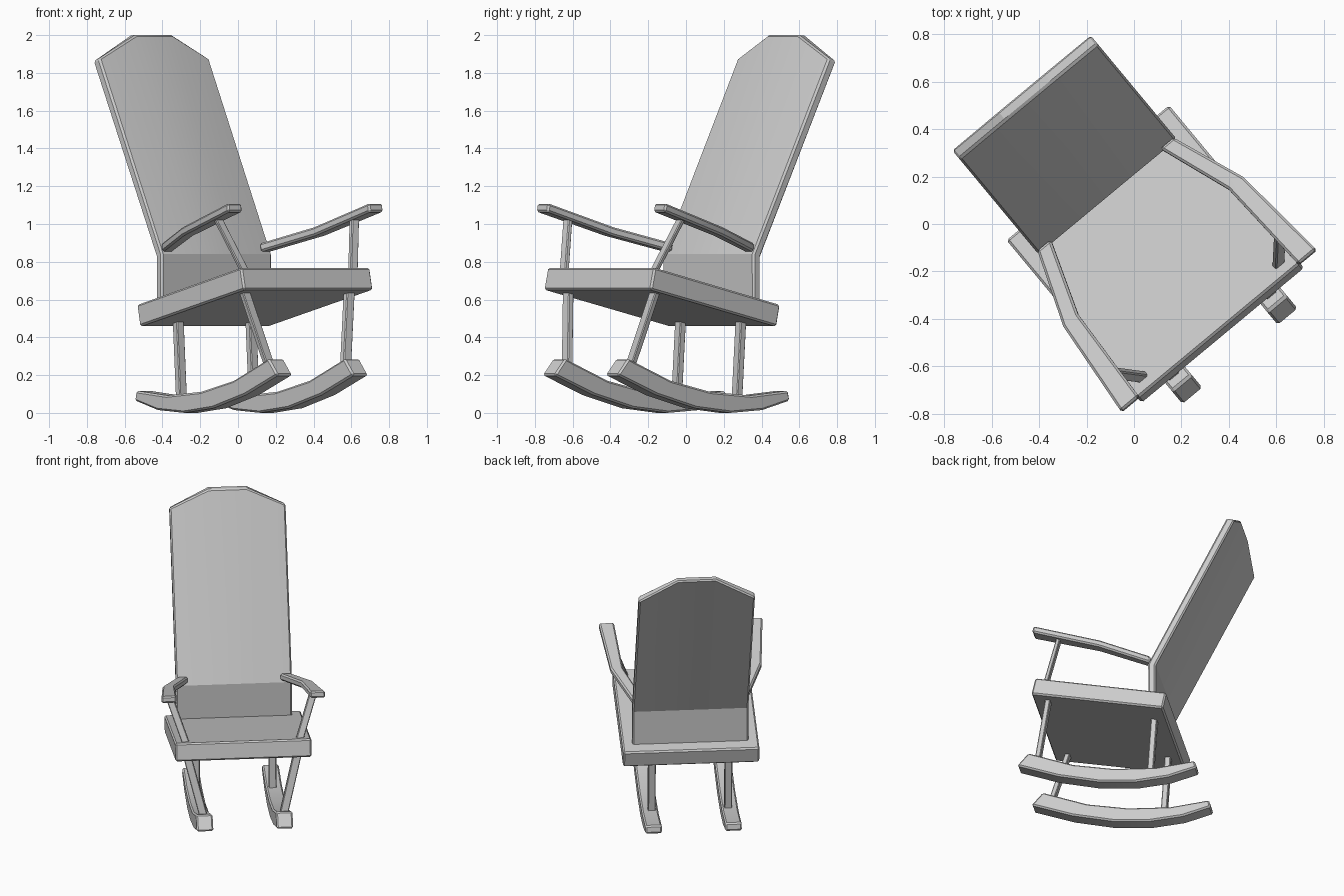
import bpy, bmesh, math
from mathutils import Matrix, Vector

cube = bpy.data.objects.get("Cube")
if cube:
    bpy.data.objects.remove(cube, do_unlink=True)

# One plain grey for the whole chair
grey = bpy.data.materials.new("plain_grey")
grey.use_nodes = True
COLOUR = (0.6, 0.6, 0.6, 1)
grey.diffuse_color = COLOUR
grey.node_tree.nodes["Principled BSDF"].inputs["Base Color"].default_value = COLOUR

# The chair is turned about z; x is its width and -y its front
TURN = math.radians(39.7)
PLACE = Matrix.Rotation(TURN, 4, "Z") @ Matrix.Translation((-0.012, 0, 0))


def loft(name, rings, bevel=0.01, flip=False):
    """Skin matching rings of points, cap both ends and chamfer the hard edges."""
    bm = bmesh.new()
    loops = []
    for ring in rings:
        loops.append([bm.verts.new((-x if flip else x, y, z)) for x, y, z in ring])
    n = len(loops[0])
    for a, b in zip(loops, loops[1:]):
        for i in range(n):
            j = (i + 1) % n
            bm.faces.new((a[i], a[j], b[j], b[i]))
    bm.faces.new(loops[0])
    bm.faces.new(loops[-1])
    bmesh.ops.recalc_face_normals(bm, faces=bm.faces)
    hard = [e for e in bm.edges if e.calc_face_angle(0) > math.radians(40)]
    bmesh.ops.bevel(bm, geom=hard, offset=bevel, segments=1, affect="EDGES",
                    clamp_overlap=True)
    mesh = bpy.data.meshes.new(name)
    bm.to_mesh(mesh)
    bm.free()
    mesh.materials.append(grey)
    obj = bpy.data.objects.new(name, mesh)
    bpy.context.collection.objects.link(obj)
    obj.matrix_world = PLACE
    bpy.ops.object.select_all(action="DESELECT")
    obj.select_set(True)
    bpy.context.view_layer.objects.active = obj
    bpy.ops.object.shade_smooth_by_angle(angle=math.radians(24))
    return obj


def prism(name, profile, x0, x1, **kw):
    """Side profile (y, z) extruded across the width."""
    return loft(name, [[(x, y, z) for y, z in profile] for x in (x0, x1)], **kw)


def stick(name, bottom, top, wide, deep, **kw):
    """Leaning post with a rectangular section."""
    corners = ((-1, -1), (1, -1), (1, 1), (-1, 1))
    rings = [[(p[0] + a * wide / 2, p[1] + b * deep / 2, p[2]) for a, b in corners]
             for p in (bottom, top)]
    return loft(name, rings, bevel=0.005, **kw)


# Seat slab, tipped back
prism("seat", [(-0.602, 0.652), (-0.575, 0.77), (0.292, 0.572), (0.268, 0.457)],
      -0.445, 0.445)

# Backrest: upright foot, leaning panel, middle of the top edge raised
rings = []
for x, rise in ((-0.379, 0), (-0.125, 0.125), (0.125, 0.125), (0.379, 0)):
    profile = [(0.16, 0.56), (0.16, 0.84), (0.68, 1.877 + rise),
               (0.732, 1.858 + rise * 1.1), (0.21, 0.825), (0.21, 0.56)]
    rings.append([(x, y, z) for y, z in profile])
loft("backrest", rings)

# Paired parts
ROCKER = [(-0.72, 0.20), (-0.45, 0.095), (-0.18, 0.025), (0.06, 0), (0.28, 0.015),
          (0.467, 0.065), (0.455, 0.117), (0.2, 0.092), (-0.08, 0.112),
          (-0.35, 0.17), (-0.645, 0.287)]
ARM = [(0.300, 0.373, 0.175, 0.897), (0.412, 0.493, -0.14, 0.983),
       (0.436, 0.535, -0.572, 1.11)]
for side, flip in (("left", False), ("right", True)):
    prism(side + "_rocker", ROCKER, 0.207, 0.315, flip=flip)
    loft(side + "_arm", [[(a, y, z), (b, y, z), (b, y - 0.008, z - 0.045),
                          (a, y - 0.008, z - 0.045)] for a, b, y, z in ARM], flip=flip)
    stick(side + "_arm_post", (0.362, -0.53, 0.72), (0.474, -0.408, 1.04),
          0.05, 0.028, flip=flip)
    stick(side + "_front_leg", (0.257, -0.595, 0.23), (0.37, -0.493, 0.68),
          0.055, 0.035, flip=flip)
    stick(side + "_back_leg", (0.25, 0.152, 0.06), (0.25, 0.182, 0.52),
          0.05, 0.04, flip=flip)
